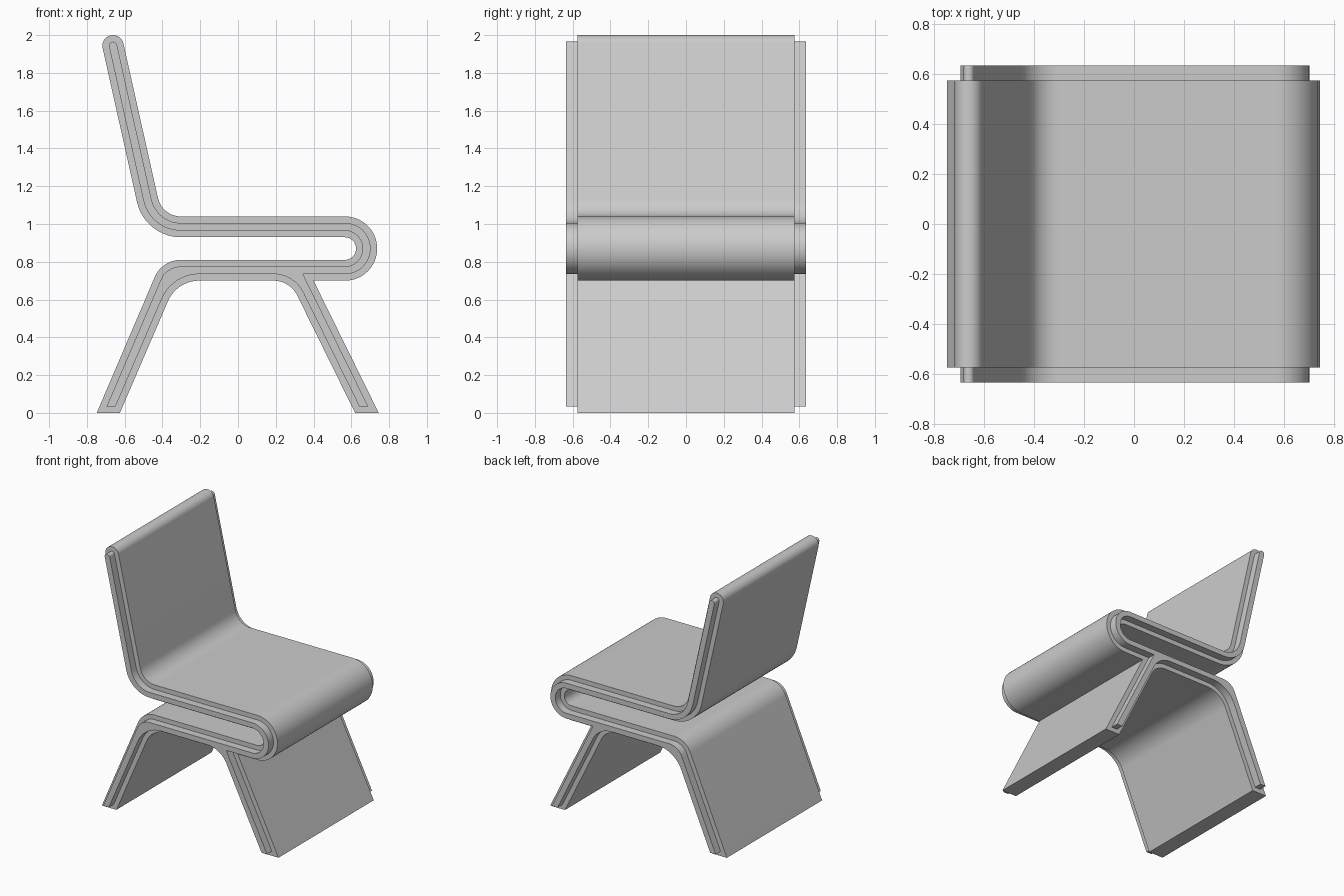
import bpy, bmesh, math
from mathutils import Vector

cube = bpy.data.objects.get("Cube")
if cube:
    bpy.data.objects.remove(cube, do_unlink=True)

# Single material
GREY = (0.6, 0.6, 0.6, 1)
mat = bpy.data.materials.new("light grey")
mat.use_nodes = True
mat.diffuse_color = GREY
mat.node_tree.nodes["Principled BSDF"].inputs["Base Color"].default_value = GREY

# Side silhouette, clockwise: x, z, corner radius
CORNERS = [
    (-0.729, 1.9865, 0.0562), (-0.619, 2.011, 0.0562),  # top of backrest
    (-0.402, 1.04, 0.125),                              # backrest meets seat
    (0.737, 1.04, 0.17), (0.737, 0.70, 0.17),           # rounded seat front
    (0.40, 0.70, 0), (0.745, 0, 0), (0.62, 0, 0),       # front leg
    (0.275, 0.70, 0.14), (-0.324, 0.70, 0.18),          # underside
    (-0.625, 0, 0), (-0.748, 0, 0),                     # rear leg
    (-0.402, 0.81, 0.15),
    (0.625, 0.81, 0.06), (0.625, 0.93, 0.06),           # slot
    (-0.493, 0.93, 0.237),
]


def inward(d):
    return Vector((d.y, -d.x))


def outline(inset, steps=14):
    """Silhouette moved inward by inset, with its corners rounded."""
    pts = [Vector(c[:2]) for c in CORNERS]
    out = []
    for i, p in enumerate(pts):
        a = (p - pts[i - 1]).normalized()
        b = (pts[(i + 1) % len(pts)] - p).normalized()
        turn = math.atan2(a.x * b.y - a.y * b.x, a.dot(b))
        side = 1 if turn < 0 else -1
        n = inward(a) + inward(b)
        corner = p + n * (inset * 2 / n.length_squared)
        r = CORNERS[i][2]
        if r == 0:
            out.append(corner)
            continue
        r -= side * inset
        start = corner - a * r * math.tan(abs(turn) / 2)
        centre = start + inward(a) * r * side
        arm = start - centre
        for k in range(steps + 1):
            t = turn * k / steps
            c, s = math.cos(t), math.sin(t)
            q = centre + Vector((arm.x * c - arm.y * s, arm.x * s + arm.y * c))
            if not out or (q - out[-1]).length > 0.001:
                out.append(q)
    return out


def extrude_profile(name, inset, y0, y1):
    bm = bmesh.new()
    face = bm.faces.new([bm.verts.new((p.x, y0, p.y)) for p in outline(inset)])
    geom = bmesh.ops.extrude_face_region(bm, geom=[face])["geom"]
    moved = [g for g in geom if isinstance(g, bmesh.types.BMVert)]
    bmesh.ops.translate(bm, verts=moved, vec=(0, y1 - y0, 0))
    if not face.is_valid or len(bm.faces) == len(moved) + 1:
        bm.faces.new([v for v in bm.verts if v not in moved])
    bmesh.ops.recalc_face_normals(bm, faces=bm.faces)
    mesh = bpy.data.meshes.new(name)
    bm.to_mesh(mesh)
    bm.free()
    mesh.materials.append(mat)
    obj = bpy.data.objects.new(name, mesh)
    bpy.context.collection.objects.link(obj)
    bpy.ops.object.select_all(action='DESELECT')
    obj.select_set(True)
    bpy.context.view_layer.objects.active = obj
    bpy.ops.object.shade_smooth_by_angle(angle=math.radians(25))
    return obj


# Continuous folded chair body, and the thin rail standing out of each side
extrude_profile("chair_body", 0, -0.575, 0.575)
extrude_profile("front_side_rail", 0.035, -0.634, -0.57)
extrude_profile("back_side_rail", 0.035, 0.57, 0.634)
